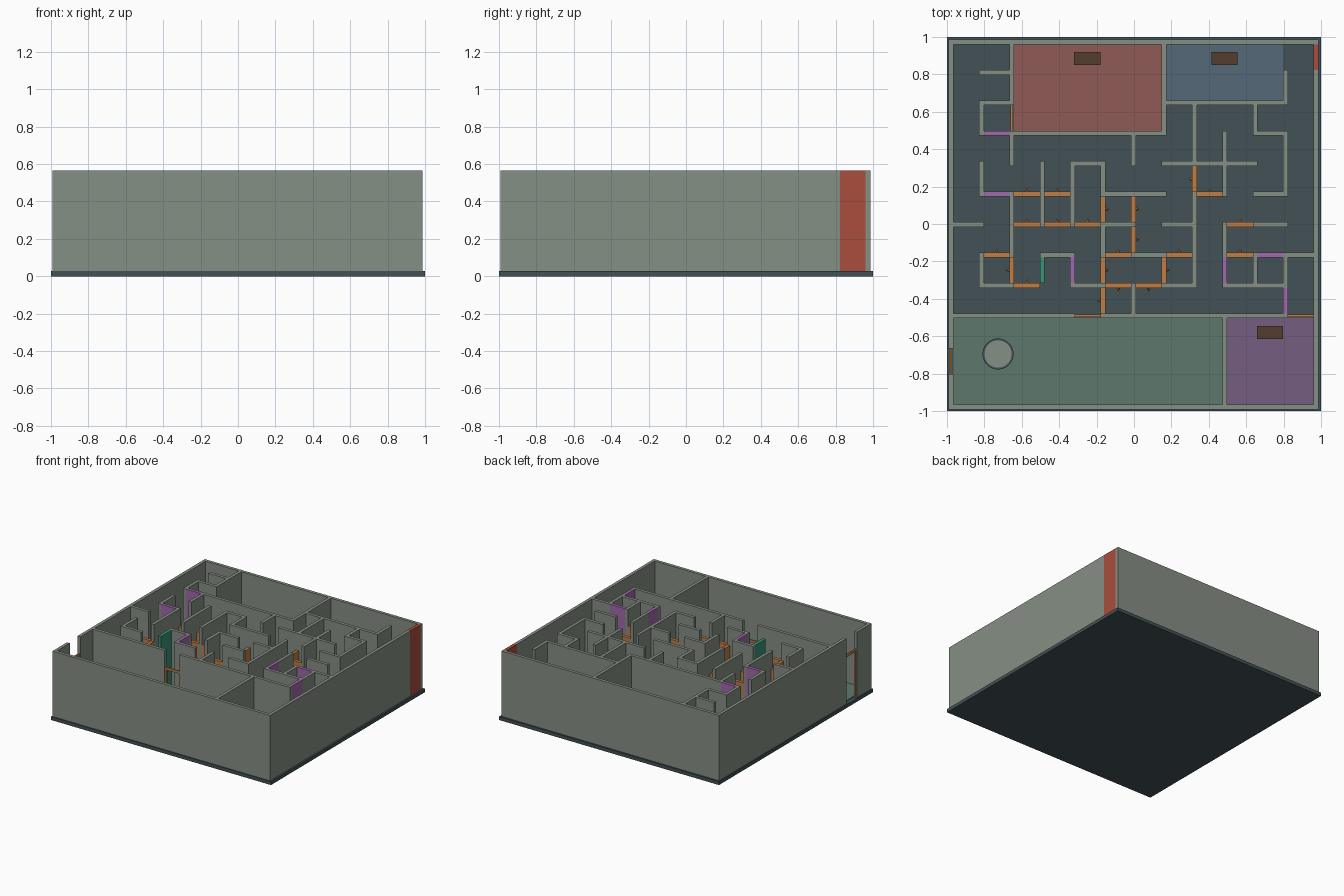
import bpy, bmesh, math
from mathutils import Matrix, Vector

if "Cube" in bpy.data.objects:
    bpy.data.objects.remove(bpy.data.objects["Cube"])

T = 0.026            # wall thickness
F, H, D = 0.028, 0.565, 0.425   # floor top, wall top, door top


def c(i):            # grid line position (12 x 12 cells)
    return -0.979 + 0.1627 * i


def mat(name, rgb):
    m = bpy.data.materials.new(name)
    m.diffuse_color = (*[(v / 255) ** 2.2 for v in rgb], 1)
    m.use_nodes = True
    m.node_tree.nodes["Principled BSDF"].inputs["Base Color"].default_value = m.diffuse_color
    return m


M = {
    'slab': mat('slate', (68, 82, 86)),
    'wall': mat('stone', (132, 142, 131)),
    'door': mat('wood', (190, 125, 70)),
    'secret': mat('violet', (160, 105, 170)),
    'teal': mat('teal', (60, 145, 118)),
    'exit': mat('red', (168, 78, 64)),
    'chest': mat('brown', (84, 64, 50)),
    'room_red': mat('red_floor', (142, 90, 86)),
    'room_blue': mat('blue_floor', (86, 104, 120)),
    'room_green': mat('green_floor', (94, 120, 108)),
    'room_purple': mat('purple_floor', (116, 94, 128)),
}


def add_box(bm, x0, x1, y0, y1, z0, z1):
    m = Matrix.Translation(((x0 + x1) / 2, (y0 + y1) / 2, (z0 + z1) / 2))
    m = m @ Matrix.Diagonal((x1 - x0, y1 - y0, z1 - z0, 1))
    bmesh.ops.create_cube(bm, size=1, matrix=m)


def finish(bm, name, material):
    me = bpy.data.meshes.new(name)
    bm.to_mesh(me)
    bm.free()
    me.materials.append(M[material])
    ob = bpy.data.objects.new(name, me)
    bpy.context.collection.objects.link(ob)
    return ob


def box(name, material, *b):
    bm = bmesh.new()
    add_box(bm, *b)
    return finish(bm, name, material)


def seg_box(bm, kind, line, a, b, top, over, t=T, z0=F):
    """Box along a grid line; over = extension past the end lines."""
    lo, hi, p = c(a) - over, c(b) + over, c(line)
    if kind == 'h':
        add_box(bm, lo, hi, p - t / 2, p + t / 2, z0, top)
    else:
        add_box(bm, p - t / 2, p + t / 2, lo, hi, z0, top)


def panels(name, material, segs, top, over):
    bm = bmesh.new()
    for kind, line, a, b in segs:
        seg_box(bm, kind, line, a, b, top, over)
    return finish(bm, name, material)


# base slab
box('floor_slab', 'slab', -1, 1, -1, 1, 0, F)

# stone walls: grid line -> runs between crossing lines
rows = {0: [(0, 12)], 12: [(0, 12)], 11: [(1, 2)], 10: [(1, 2), (7, 11)],
        9: [(2, 7), (10, 11)], 8: [(4, 5), (7, 10)], 7: [(5, 7), (10, 11)],
        6: [(0, 1), (5, 6), (7, 8), (10, 11)], 5: [(3, 4), (6, 7), (11, 12)],
        4: [(1, 2), (4, 5), (7, 8), (9, 11)], 3: [(0, 4), (5, 11)]}
cols = {0: [(0, 1), (2, 12)], 12: [(0, 11)], 1: [(4, 5), (7, 8), (9, 10)],
        2: [(5, 7), (8, 9), (10, 12)], 3: [(6, 8)], 4: [(6, 8)],
        5: [(5, 6), (7, 8)], 6: [(3, 4), (8, 9)], 7: [(9, 12)],
        8: [(4, 7), (8, 10)], 9: [(0, 3), (5, 6), (7, 9)],
        10: [(4, 5), (9, 10)], 11: [(4, 5), (7, 9), (10, 11)]}
walls = [('h', k, *s) for k, v in rows.items() for s in v]
walls += [('v', k, *s) for k, v in cols.items() for s in v]
panels('maze_walls', 'wall', walls, H, T / 2)

# full height coloured panels
secret = [('h', 9, 1, 2), ('h', 7, 1, 2), ('h', 5, 10, 11),
          ('v', 4, 4, 5), ('v', 9, 4, 5), ('v', 11, 3, 4)]
panels('secret_panels', 'secret', secret, H, -T / 2)
panels('teal_panel', 'teal', [('v', 3, 4, 5)], H, -T / 2)
panels('exit_gate', 'exit', [('v', 12, 11, 12)], H, -T / 2)

# wooden doors with a small pointed knob: kind, line, start, knob side
doors = [('h', 7, 2, 1), ('h', 7, 3, 1), ('h', 7, 8, 1), ('h', 6, 2, 1),
         ('h', 6, 3, 1), ('h', 6, 4, 1), ('h', 6, 9, 1), ('h', 5, 1, 1),
         ('h', 5, 5, 1), ('h', 5, 7, 1), ('h', 5, 9, 1), ('h', 4, 2, 1),
         ('h', 4, 5, -1), ('h', 4, 6, -1), ('v', 5, 6, 1), ('v', 6, 6, 1),
         ('v', 6, 5, 1), ('v', 5, 4, 1), ('v', 5, 3, -1), ('v', 7, 4, 1),
         ('v', 2, 4, -1), ('v', 8, 7, -1)]
panels('doors', 'door', [(k, l, a, a + 1) for k, l, a, s in doors], D, -T / 2)
bm = bmesh.new()
for kind, line, a, s in doors:
    d = Vector((0, s, 0)) if kind == 'h' else Vector((s, 0, 0))
    p = (c(a + .5), c(line)) if kind == 'h' else (c(line), c(a + .5))
    pos = Vector((*p, 0.22)) + d * (T / 2 + 0.01)
    bmesh.ops.create_cone(bm, cap_ends=True, segments=8, radius1=0.011, radius2=0,
                          depth=0.02, matrix=Matrix.Translation(pos) @
                          d.to_track_quat('Z', 'Y').to_matrix().to_4x4())
finish(bm, 'door_knobs', 'door')

# open portals: two slim posts and a lintel
bm = bmesh.new()
for kind, line, a in [('h', 3, 4), ('h', 3, 11), ('v', 2, 9), ('v', 0, 1)]:
    w = 0.012
    seg_box(bm, kind, line, a, a + 1, D, -T / 2, w, D - 0.02)
    e = (T / 2 + w) / 0.1627
    g = T / 2 / 0.1627
    seg_box(bm, kind, line, a + g, a + e, D, 0, w)
    seg_box(bm, kind, line, a + 1 - e, a + 1 - g, D, 0, w)
finish(bm, 'portal_frames', 'door')

# coloured room floors
h = T / 2
for n, x0, x1, y0, y1 in [('red', 2, 7, 9, 12), ('blue', 7, 11, 10, 12),
                          ('green', 0, 9, 0, 3), ('purple', 9, 12, 0, 3)]:
    box(n + '_room_floor', 'room_' + n, c(x0) + h, c(x1) - h,
        c(y0) + h, c(y1) - h, F - 0.01, F + 0.006)

# chests
for k, (x, y) in enumerate([(-0.25, 0.884), (0.484, 0.884), (0.727, -0.58)]):
    box('chest_%d' % (k + 1), 'chest', x - .07, x + .07, y - .035, y + .035, F, F + 0.08)

# round basin: dark rim around a stone core
for n, m, r, z in [('basin_rim', 'slab', 0.083, 0.10), ('basin_core', 'wall', 0.073, 0.104)]:
    bm = bmesh.new()
    bmesh.ops.create_cone(bm, cap_ends=True, segments=32, radius1=r, radius2=r, depth=z - F,
                          matrix=Matrix.Translation((-0.727, -0.695, (z + F) / 2)))
    finish(bm, n, m)
